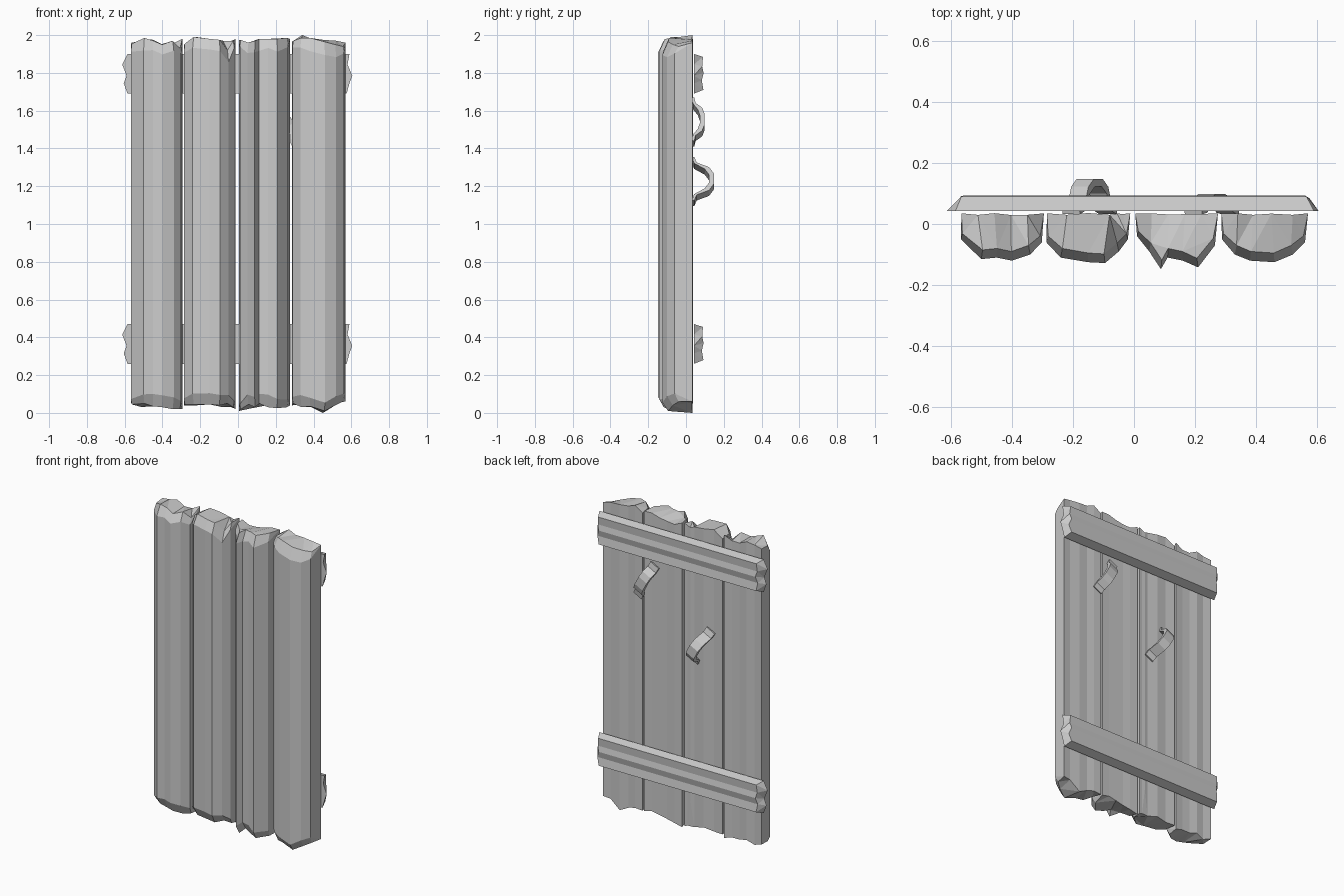
import bpy, bmesh, math, random
from mathutils import Vector

random.seed(4)


def finish(bm, name):
    bmesh.ops.remove_doubles(bm, verts=bm.verts, dist=0.0005)
    bmesh.ops.triangulate(bm, faces=[f for f in bm.faces if len(f.verts) > 4])
    bmesh.ops.recalc_face_normals(bm, faces=bm.faces)
    me = bpy.data.meshes.new(name)
    bm.to_mesh(me)
    bm.free()
    ob = bpy.data.objects.new(name, me)
    bpy.context.collection.objects.link(ob)
    return ob


def loft(name, rings, closed=False):
    """Skin a list of equal closed rings; cap the ends unless closed."""
    bm = bmesh.new()
    vs = [[bm.verts.new(p) for p in r] for r in rings]
    n = len(vs[0])
    for a, b in zip(vs, vs[1:]):
        for i in range(n):
            j = (i + 1) % n
            bm.faces.new((a[i], a[j], b[j], b[i]))
    bm.faces.new(vs[0])
    bm.faces.new(vs[-1])
    return finish(bm, name)


def plank(name, front, back=None):
    # points are x, y, top of cap, bottom of cap
    x0, x1 = front[0][0], front[-1][0]
    if back is None:
        back = [(x1 + (x0 - x1) * f, random.uniform(0.028, 0.036),
                 random.uniform(1.95, 1.985), random.uniform(0.02, 0.06))
                for f in (0.2, 0.4, 0.6, 0.8)]
    xm = (x0 + x1) / 2
    rings = [[], [], [], []]
    for x, y, zt, zb in front + back:
        t = max(0, min(1, (0.03 - y) / 0.13))
        cx, cy = x + (xm - x) * 0.06 * t, y + 0.03 * t
        jit = random.uniform(-0.012, 0.012) * t
        rings[0].append((cx, cy, zb))
        rings[1].append((x, y, zb + 0.055 * t + jit))
        rings[2].append((x, y, zt - 0.06 * t + jit))
        rings[3].append((cx, cy, zt))
    return loft(name, rings)


# Four rough half-log planks
plank("plank_1", [(-.565, .035, 1.96, .05), (-.567, -.05, 1.955, .045), (-.50, -.115, 1.985, .05),
                  (-.45, -.11, 1.97, .035), (-.40, -.12, 1.95, .03), (-.34, -.10, 1.97, .02),
                  (-.302, -.06, 1.93, .02), (-.295, .035, 1.98, .02)])
plank("plank_2", [(-.285, .035, 1.95, .04), (-.287, -.06, 1.955, .045), (-.24, -.11, 1.99, .045),
                  (-.15, -.125, 1.98, .045), (-.095, -.128, 1.975, .04), (-.05, -.09, 1.92, .05),
                  (-.02, -.05, 1.97, .03), (-.012, .035, 1.98, .02)],
      [(-.035, .033, 1.97, .03), (-.055, .034, 1.96, .20), (-.08, .03, 1.97, .03),
       (-.15, .036, 1.98, .05), (-.22, .03, 1.99, .04)])
plank("plank_3", [(.004, .035, 1.975, .01), (.01, -.04, 1.975, .02), (.05, -.09, 1.96, .045),
                  (.088, -.148, 1.97, .03), (.11, -.11, 1.98, .05), (.16, -.12, 1.98, .03),
                  (.21, -.142, 1.98, .025), (.265, -.07, 1.985, .03), (.275, .035, 1.98, .04)])
plank("plank_4", [(.286, .035, 1.965, .04), (.288, -.05, 1.97, .05), (.33, -.10, 1.985, .03),
                  (.38, -.12, 1.985, .035), (.46, -.125, 1.965, .01), (.52, -.10, 1.95, .04),
                  (.56, -.06, 1.94, .06), (.57, .035, 1.96, .06)],
      [(.52, .03, 1.97, .055), (.45, .034, 1.975, .0), (.39, .03, 1.98, .03), (.34, .035, 2.0, .045)])


# Battens across the back with splintered ends
def batten(name, z):
    prof = [(.042, .105), (.09, .09), (.086, .04), (.093, .005), (.084, -.035), (.092, -.085),
            (.042, -.105), (.042, -.05), (.042, -.01), (.042, .05)]
    left = [.585, .565, .57, .56, .572, .565, .585, .605, .59, .613]
    right = [.59, .565, .57, .56, .575, .56, .575, .59, .605, .58]
    loft(name, [[(-x, y, z + h) for x, (y, h) in zip(left, prof)],
                [(x, y, z + h) for x, (y, h) in zip(right, prof)]])


batten("upper_batten", 1.795)
batten("lower_batten", 0.365)


# Diagonal strap handles
def strap(name, cx, cz, height):
    ang = math.radians(62)
    along = Vector((-math.cos(ang), 0, math.sin(ang)))
    across = Vector((math.sin(ang), 0, math.cos(ang)))
    out = Vector((0, 1, 0))
    half = [(-.128, 0.0), (-.095, .12), (-.068, .75), (-.03, 1.0)]
    path = half + [(-s, h) for s, h in reversed(half)]
    rings = []
    for s, h in path:
        inner = Vector((cx, .032 + (height - .014) * h, cz)) + along * s * (1 - .2 * h)
        outer = Vector((cx, .044 + height * h, cz)) + along * s * 1.02
        w = across * .032
        rings.append([inner - w, inner + w, outer + w, outer - w])
    loft(name, rings)


strap("forearm_strap", .255, 1.54, .055)
strap("hand_grip", -.145, 1.225, .104)
